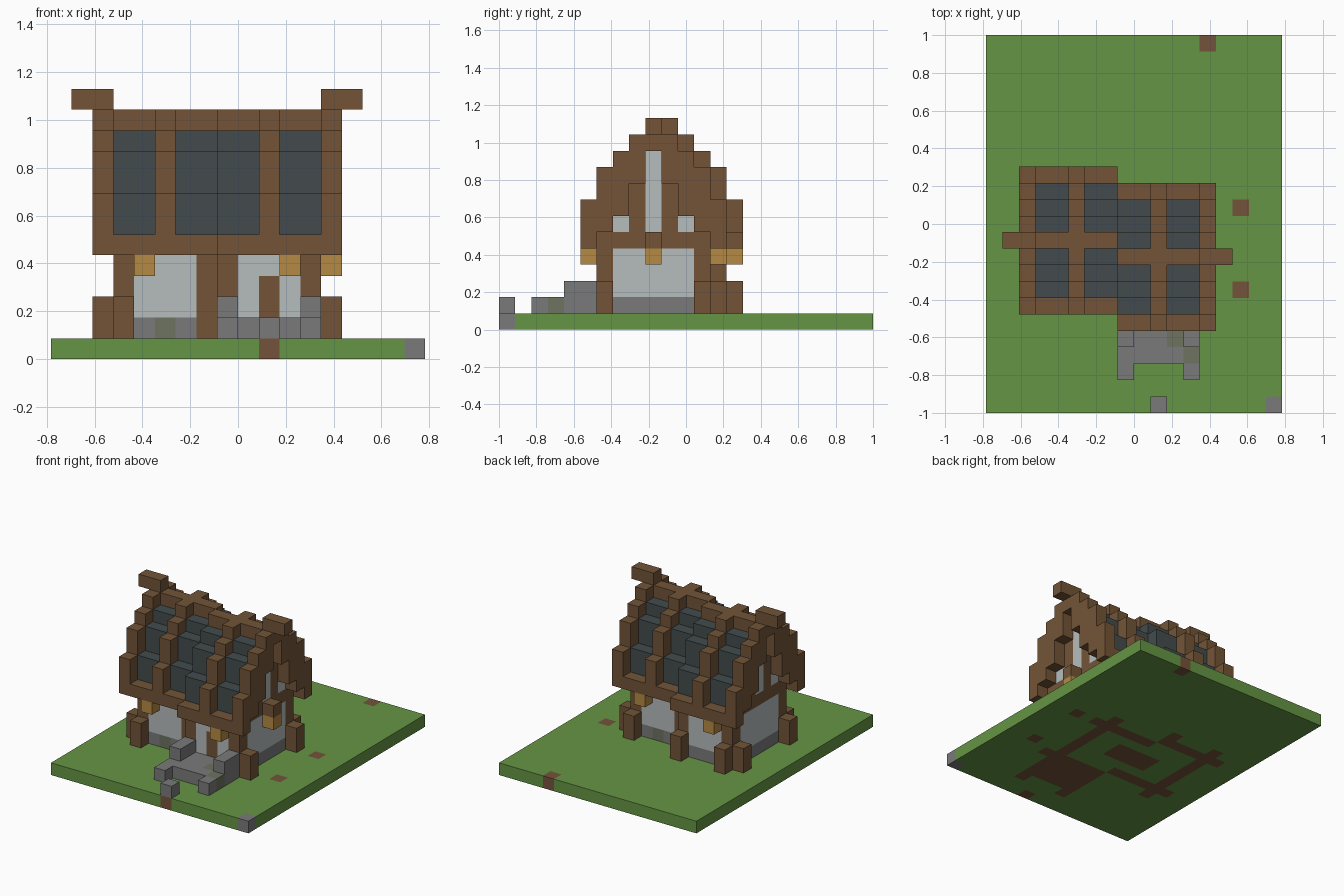
import bpy
from mathutils import Vector

if "Cube" in bpy.data.objects:
    bpy.data.objects.remove(bpy.data.objects["Cube"])

NX, NY = 18, 23          # plot size in blocks
S = 2 / NY               # block size
cells = {}               # block position -> part name


def linear(rgb):
    return tuple((c / 255 / 12.92) if c < 11 else ((c / 255 + 0.055) / 1.055) ** 2.4 for c in rgb) + (1,)


def material(name, rgb):
    m = bpy.data.materials.new(name)
    m.use_nodes = True
    m.diffuse_color = linear(rgb)
    m.node_tree.nodes["Principled BSDF"].inputs["Base Color"].default_value = linear(rgb)
    return m


def fill(part, i, j, k, both=False):
    """Fill a range of blocks; both also fills the copy turned half round."""
    spans = [(v, v) if isinstance(v, int) else v for v in (i, j, k)]
    for a in range(spans[0][0], spans[0][1] + 1):
        for b in range(spans[1][0], spans[1][1] + 1):
            for c in range(spans[2][0], spans[2][1] + 1):
                cells[a, b, c] = part
                if both:
                    cells[15 - a, 19 - b, c] = part


def slope(part, i, d, k):
    """Fill both slopes of a roof half, d blocks away from the ridge."""
    for s in (-1, 1):
        fill(part, i, 9 + s * d, k, True)


# Ground floor walls: stone footing, plaster panels, timber posts
for j in (6, 12):
    fill("footing", (8, 12), j, 1, True)
    fill("wall_panels", (8, 12), j, (2, 4), True)
fill("footing", 12, (6, 12), 1, True)
fill("wall_panels", 12, (6, 12), (2, 4), True)
for i in (8, 12):
    for j in (6, 12):
        fill("corner_posts", i, j, (1, 4), True)
for i, j in ((12, 13), (12, 5), (13, 6), (13, 12), (8, 5)):
    fill("buttresses", i, j, (1, 2), True)
fill("door", 10, 6, (2, 3))
for i, j in ((5, 7), (10, 12)):
    fill("mossy_stones", i, j, 1)

# Loft floor and stepped roof cladding
fill("loft_floor", (8, 12), (6, 12), 5, True)
for d, top in ((0, 10), (1, 10), (2, 9), (3, 7)):
    slope("roof_cladding", (8, 12), d, (6, top))

# Gable walls
slope("gable_posts", 12, 2, (6, 7))
slope("gable_posts", 12, 1, (6, 9))
slope("gable_panels", 12, 2, 6)
fill("gable_panels", 12, 9, (6, 10), True)

# Eaves, ridge, raised ribs and projecting end frames
slope("eaves", (8, 13), 4, 5)
fill("ridge_beam", (8, 13), 9, 11, True)
for d, low, high in ((4, 6, 7), (3, 8, 9), (2, 10, 10), (1, 11, 11)):
    slope("roof_ribs", 10, d, (low, high))
for d, low, high in ((4, 6, 7), (3, 6, 9), (2, 7, 10), (1, 9, 11)):
    slope("gable_frames", 13, d, (low, high))
fill("ridge_horns", (13, 14), 9, 12, True)

# Lanterns under the eaves, one on a gable bracket
fill("lanterns", 11, 5, 4, True)
fill("lanterns", 11, 13, 4, True)
fill("gable_bracket", 13, 9, 5)
fill("lanterns", 13, 9, 4)

# Entrance steps
fill("entrance_steps", (8, 12), (3, 5), 1)
for i in (8, 12):
    fill("entrance_steps", i, 2, 1)
    fill("entrance_steps", i, (4, 5), (1, 2))
fill("mossy_stones", 11, 4, 1)
fill("mossy_stones", 12, 3, 1)
fill("path_stone", 10, 0, 1)

# Ground: grass with bare earth beneath everything built on it
built = [(i, j) for i, j, k in cells if k == 1]
fill("lawn", (0, NX - 1), (0, NY - 1), 0)
for i, j in built + [(13, 22), (15, 12), (15, 7)]:
    fill("bare_earth", i, j, 0)
fill("bare_earth", (6, 9), (9, 10), 0)
fill("corner_stone", NX - 1, 0, 0)

timber = material("timber brown", (115, 84, 55))
earth = material("earth brown", (116, 83, 59))
stone = material("stone grey", (122, 122, 122))
moss = material("mossy stone", (109, 115, 96))
plaster = material("pale plaster", (182, 188, 188))
slate = material("dark slate", (67, 75, 77))
glow = material("lantern amber", (180, 138, 68))
grass = material("grass green", (101, 149, 68))
colours = {"lawn": grass, "bare_earth": earth, "lanterns": glow, "roof_cladding": slate,
           "wall_panels": plaster, "gable_panels": plaster, "mossy_stones": moss,
           "footing": stone, "entrance_steps": stone, "path_stone": stone, "corner_stone": stone}

# One mesh per part, made of the exposed block faces
origin = Vector((-NX / 2, -NY / 2, 0))
for part in sorted(set(cells.values())):
    verts, faces = [], []
    for pos, owner in cells.items():
        if owner != part:
            continue
        centre = Vector(pos) + Vector((0.5, 0.5, 0.5)) + origin
        for axis in range(3):
            for sign in (-1, 1):
                n, u = Vector((0, 0, 0)), Vector((0, 0, 0))
                n[axis], u[(axis + 1) % 3] = sign, 1
                if tuple(int(a + b) for a, b in zip(pos, n)) in cells:
                    continue
                v = n.cross(u)
                faces.append(range(len(verts), len(verts) + 4))
                verts += [(centre + (n + a * u + b * v) / 2) * S
                          for a, b in ((-1, -1), (1, -1), (1, 1), (-1, 1))]
    mesh = bpy.data.meshes.new(part)
    mesh.from_pydata(verts, [], [list(f) for f in faces])
    mesh.materials.append(colours.get(part, timber))
    obj = bpy.data.objects.new(part, mesh)
    bpy.context.collection.objects.link(obj)
